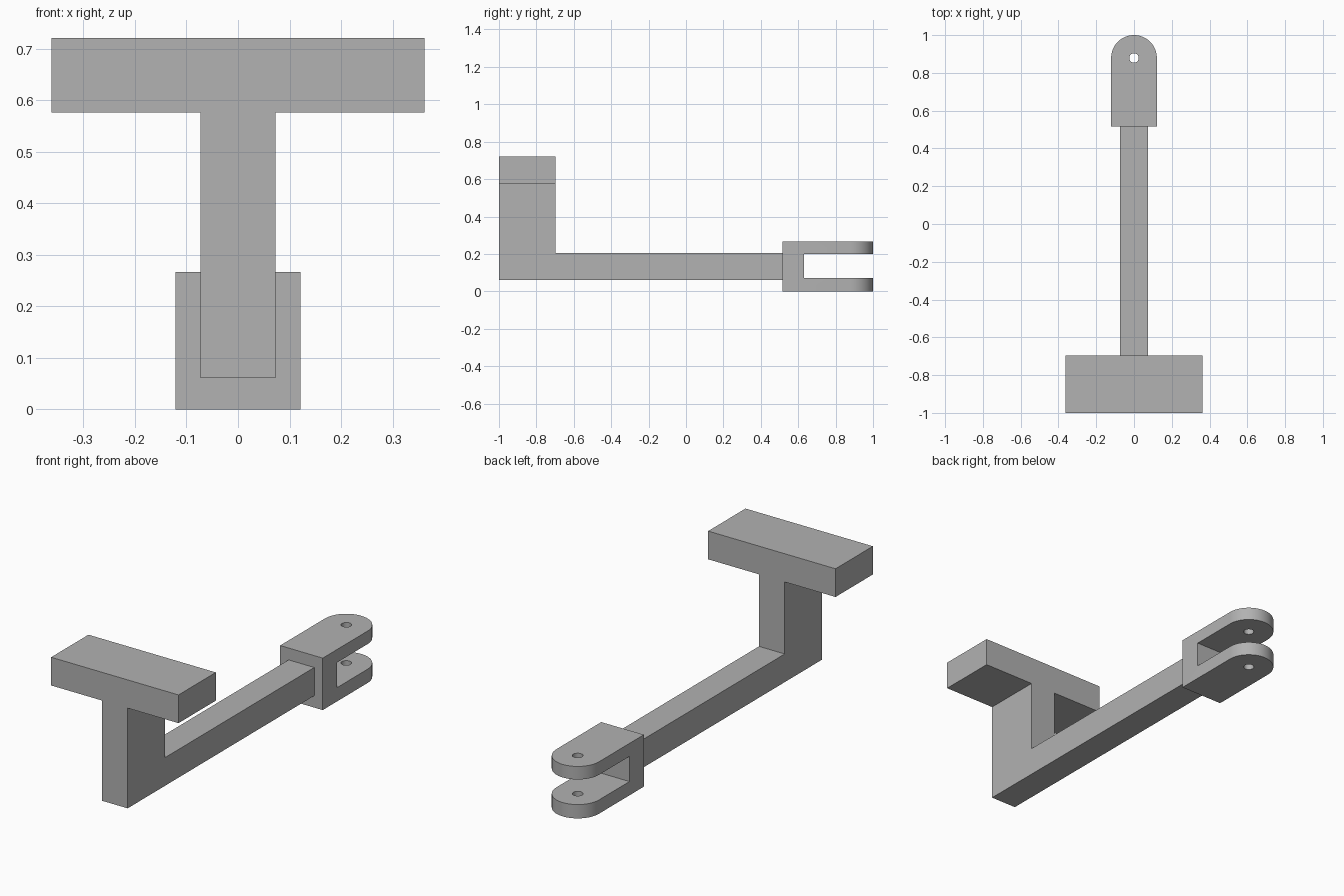
import bpy
import bmesh
from math import sin, cos, pi
from mathutils import Vector

cube = bpy.data.objects.get("Cube")
if cube:
    bpy.data.objects.remove(cube, do_unlink=True)

grey = bpy.data.materials.new("plain grey")
grey.use_nodes = True
COLOR = (0.445, 0.445, 0.445, 1)
grey.diffuse_color = COLOR
grey.node_tree.nodes["Principled BSDF"].inputs["Base Color"].default_value = COLOR


def extrude(name, outline, offset):
    """Solid made by sweeping a closed outline along an offset vector."""
    bm = bmesh.new()
    face = bm.faces.new([bm.verts.new(p) for p in outline])
    swept = bmesh.ops.extrude_face_region(bm, geom=[face], use_keep_orig=True)
    moved = [v for v in swept["geom"] if isinstance(v, bmesh.types.BMVert)]
    bmesh.ops.translate(bm, verts=moved, vec=Vector(offset))
    bmesh.ops.recalc_face_normals(bm, faces=bm.faces)
    mesh = bpy.data.meshes.new(name)
    bm.to_mesh(mesh)
    bm.free()
    mesh.materials.append(grey)
    obj = bpy.data.objects.new(name, mesh)
    bpy.context.collection.objects.link(obj)
    return obj


def box(name, x, y0, y1, z0, z1):
    outline = [(-x, y0, z0), (x, y0, z0), (x, y1, z0), (-x, y1, z0)]
    return extrude(name, outline, (0, 0, z1 - z0))


def arc(radius, cy, z, start, end, steps):
    angles = [start + (end - start) * i / steps for i in range(steps + 1)]
    return [(radius * cos(a), cy + radius * sin(a), z) for a in angles]


def cut(obj, cutter):
    mod = obj.modifiers.new("cut", "BOOLEAN")
    mod.operation = "DIFFERENCE"
    mod.solver = "EXACT"
    mod.object = cutter
    cutter.hide_render = True
    cutter.hide_viewport = True
    cutter.display_type = "WIRE"


FRONT, POST_BACK, CLEVIS_FRONT = -1, -0.697, 0.515
ARM_HALF, BAR_BASE, BAR_TOP = 0.073, 0.576, 0.721
ARM_BASE, ARM_TOP = 0.061, 0.206
CLEVIS_HALF, CLEVIS_TOP = 0.121, 0.267
PIN_Y = 1 - CLEVIS_HALF

# Post and long beam as one L-shaped profile
profile = [(FRONT, ARM_BASE), (CLEVIS_FRONT, ARM_BASE), (CLEVIS_FRONT, ARM_TOP),
           (POST_BACK, ARM_TOP), (POST_BACK, BAR_BASE), (FRONT, BAR_BASE)]
extrude("arm", [(-ARM_HALF, y, z) for y, z in profile], (2 * ARM_HALF, 0, 0))

# Crossbar on the post
box("crossbar", 0.362, FRONT, POST_BACK, BAR_BASE, BAR_TOP)

# Round-ended clevis with a slot and a pin hole
outline = [(-CLEVIS_HALF, CLEVIS_FRONT, 0), (CLEVIS_HALF, CLEVIS_FRONT, 0)]
outline += arc(CLEVIS_HALF, PIN_Y, 0, 0, pi, 40)
clevis = extrude("clevis", outline, (0, 0, CLEVIS_TOP))
cut(clevis, box("slot_cutter", 0.3, 0.632, 1.2, 0.071, 0.2))
hole = arc(0.025, PIN_Y, -0.1, 0, 2 * pi, 32)[:-1]
cut(clevis, extrude("pin_hole_cutter", hole, (0, 0, 0.5)))

# Bake the cuts so the finished clevis stands alone
bpy.context.view_layer.update()
baked = bpy.data.meshes.new_from_object(
    clevis.evaluated_get(bpy.context.evaluated_depsgraph_get()))
clevis.modifiers.clear()
clevis.data = baked
for name in ("slot_cutter", "pin_hole_cutter"):
    bpy.data.objects.remove(bpy.data.objects[name], do_unlink=True)

# Smooth the rounded walls, keep the corners crisp
bpy.ops.object.select_all(action="DESELECT")
clevis.select_set(True)
bpy.context.view_layer.objects.active = clevis
bpy.ops.object.shade_smooth_by_angle(angle=pi / 6)
